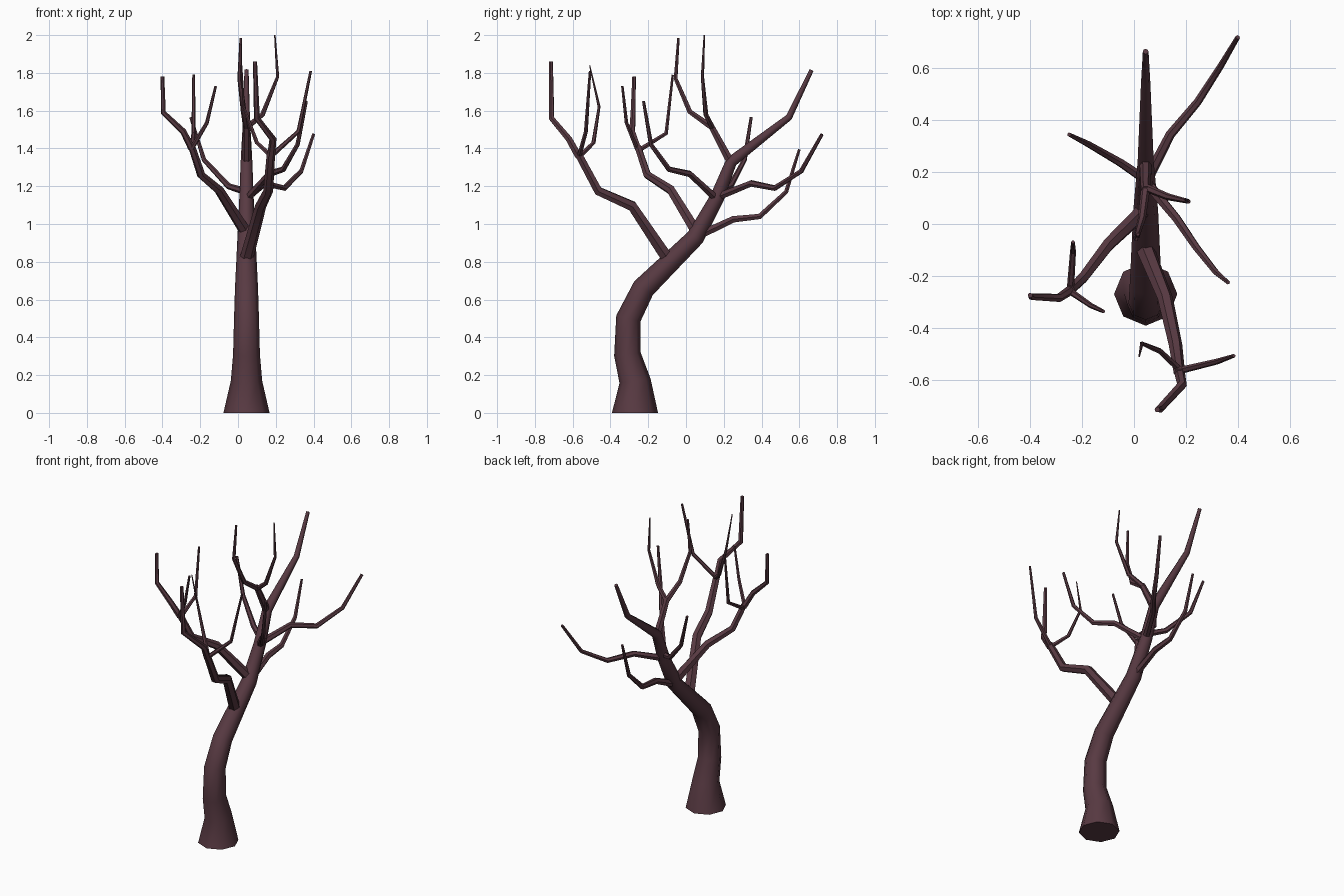
import bpy, bmesh, math
from mathutils import Vector

bark = bpy.data.materials.new("dark_plum_bark")
bark.diffuse_color = (0.098, 0.042, 0.055, 1)


def limb(name, pts, r0, r1, sides=6, radii=None):
    """Tapered, mitred tube along a polyline, capped at both ends."""
    pts = [Vector(p) for p in pts]
    segs = [(b - a).normalized() for a, b in zip(pts, pts[1:])]
    dist = [0.0]
    for a, b in zip(pts, pts[1:]):
        dist.append(dist[-1] + (b - a).length)
    bm = bmesh.new()
    rings = []
    side = Vector((1, 0, 0))
    for i, p in enumerate(pts):
        before, after = segs[max(i - 1, 0)], segs[min(i, len(segs) - 1)]
        t = (before + after).normalized()
        side = (side - t * side.dot(t)).normalized()
        up = t.cross(side)
        r = radii[i] if radii else r0 + (r1 - r0) * dist[i] / dist[-1]
        ring = []
        for k in range(sides):
            a = 2 * math.pi * k / sides
            ring.append(bm.verts.new(p + r * (side * math.cos(a) + up * math.sin(a))))
        rings.append(ring)
    for lo, hi in zip(rings, rings[1:]):
        for k in range(sides):
            n = (k + 1) % sides
            bm.faces.new((lo[k], lo[n], hi[n], hi[k]))
    bm.faces.new(rings[0][::-1])
    bm.faces.new(rings[-1])
    me = bpy.data.meshes.new(name)
    bm.to_mesh(me)
    bm.free()
    me.materials.append(bark)
    ob = bpy.data.objects.new(name, me)
    bpy.context.collection.objects.link(ob)
    bpy.ops.object.select_all(action='DESELECT')
    ob.select_set(True)
    bpy.context.view_layer.objects.active = ob
    bpy.ops.object.shade_smooth_by_angle(angle=math.radians(50))


X = 0.045  # the trunk leans within this plane

# Trunk, flared at the foot and curving back
limb("trunk",
     [(X, -.27, 0), (X, -.27, .17), (X, -.31, .31), (X, -.305, .5), (X, -.225, .66),
      (X, .05, .93), (X, .165, 1.14), (X, .24, 1.33), (X, .545, 1.565), (X, .665, 1.815)],
     0, 0, 8, [.122, .083, .071, .066, .061, .048, .038, .031, .018, .011])

# Large front branch and its twigs
limb("front_branch", [(X, -.10, .82), (.12, -.285, 1.095), (.16, -.465, 1.175),
                      (.175, -.575, 1.38)], .036, .022)
limb("front_twig_a", [(.175, -.57, 1.36), (.185, -.62, 1.45), (.1, -.712, 1.56),
                      (.09, -.715, 1.86)], .021, .011)
limb("front_twig_b", [(.175, -.565, 1.36), (.32, -.53, 1.49), (.385, -.508, 1.81)], .014, .007)
limb("front_twig_c", [(.175, -.56, 1.36), (.1, -.49, 1.43), (.03, -.46, 1.62),
                      (.02, -.51, 1.84)], .014, .003)

# Left branch and its twigs
limb("left_branch", [(X, .06, .95), (-.1, -.08, 1.18), (-.195, -.205, 1.26),
                     (-.245, -.255, 1.41)], .032, .019)
limb("left_twig_a", [(-.245, -.255, 1.40), (-.29, -.285, 1.49), (-.395, -.28, 1.59),
                     (-.4, -.275, 1.78)], .019, .010)
limb("left_twig_b", [(-.245, -.25, 1.39), (-.235, -.105, 1.48), (-.235, -.07, 1.79)], .014, .007)
limb("left_twig_c", [(-.245, -.26, 1.40), (-.165, -.315, 1.535), (-.118, -.337, 1.73)], .013, .007)

# Side branches around the upper trunk
limb("back_low_branch", [(X, .07, .94), (X, .25, 1.025), (X, .39, 1.04), (X, .53, 1.17),
                         (X, .6, 1.395)], .024, .008)
limb("back_right_branch", [(X, .16, 1.14), (.14, .345, 1.215), (.245, .47, 1.19),
                           (.335, .61, 1.28), (.4, .72, 1.475)], .022, .009)
limb("back_left_branch", [(X, .17, 1.17), (-.05, .235, 1.2), (-.18, .31, 1.34),
                          (-.25, .345, 1.565)], .019, .008)
limb("right_branch", [(X, .165, 1.13), (.165, .02, 1.265), (.24, -.09, 1.29),
                      (.315, -.185, 1.42), (.362, -.225, 1.65)], .022, .008)

# Crown branch forking into two twigs
limb("crown_branch", [(X, .24, 1.32), (X, .13, 1.525)], .024, .018)
limb("crown_twig_left", [(X, .14, 1.51), (.03, .02, 1.595), (.008, -.055, 1.77),
                         (.015, -.04, 1.985)], .018, .007)
limb("crown_twig_right", [(X, .14, 1.51), (.13, .105, 1.58), (.21, .087, 1.78),
                          (.195, .097, 2.0)], .016, .004)
